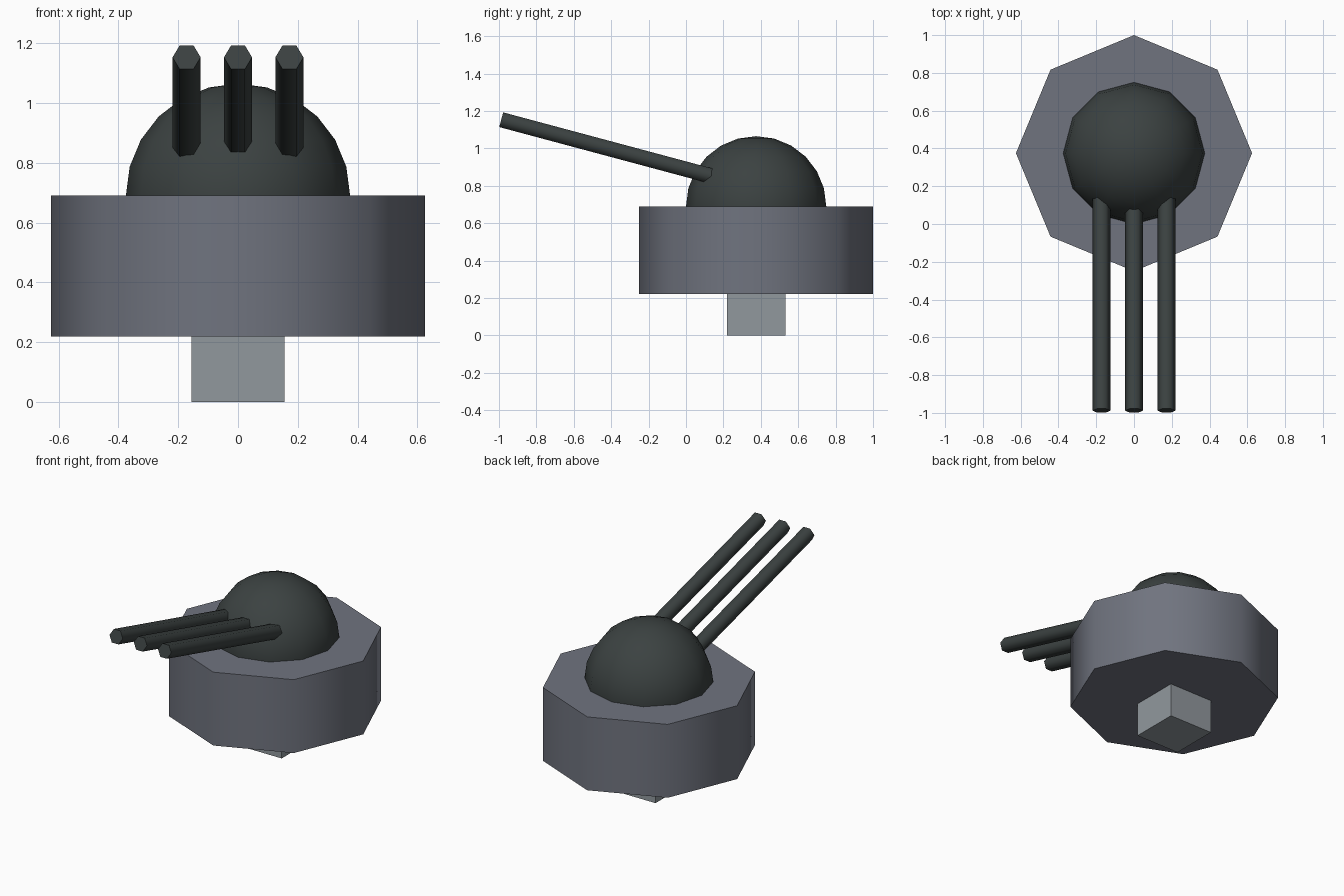
import bpy
import math
from mathutils import Matrix, Vector

if "Cube" in bpy.data.objects:
    bpy.data.objects.remove(bpy.data.objects["Cube"], do_unlink=True)


def material(name, rgb):
    mat = bpy.data.materials.new(name)
    mat.use_nodes = True
    mat.diffuse_color = (*rgb, 1)
    mat.node_tree.nodes["Principled BSDF"].inputs["Base Color"].default_value = (*rgb, 1)
    return mat


def finish(name, mat, smooth=True):
    obj = bpy.context.object
    obj.name = name
    obj.data.materials.append(mat)
    if smooth:
        bpy.ops.object.shade_smooth_by_angle(angle=math.radians(70))
    return obj


slate = material("slate grey", (0.162, 0.174, 0.212))
dark = material("dark green grey", (0.044, 0.054, 0.053))
steel = material("light steel", (0.283, 0.314, 0.337))

CENTRE_Y = 0.375
BASE_BOTTOM, BASE_TOP = 0.22, 0.69

# Square mounting block, running up into the base
bpy.ops.mesh.primitive_cube_add(size=0.3125, location=(0, CENTRE_Y, 0.15625))
finish("mounting_block", steel, smooth=False)

# Eight-sided base
bpy.ops.mesh.primitive_cylinder_add(
    vertices=8, radius=0.625, depth=BASE_TOP - BASE_BOTTOM,
    location=(0, CENTRE_Y, (BASE_TOP + BASE_BOTTOM) / 2))
finish("turret_base", slate)

# Dome, half sunk into the base
bpy.ops.mesh.primitive_uv_sphere_add(
    segments=12, ring_count=12, radius=0.375, location=(0, CENTRE_Y, BASE_TOP))
finish("dome", dark)

# Three six-sided barrels, raised towards the front
LENGTH = 1.25
tilt = Matrix.Rotation(math.radians(75), 4, "X")
roll = Matrix.Rotation(math.radians(90), 4, "Z")
axis = tilt @ Vector((0, 0, 1))
muzzle = Vector((0, -0.988, 1.153))
for name, x in (("right", -0.172), ("middle", 0), ("left", 0.172)):
    bpy.ops.mesh.primitive_cylinder_add(vertices=6, radius=0.0469, depth=LENGTH)
    barrel = finish(name + "_barrel", dark)
    centre = muzzle - axis * LENGTH / 2 + Vector((x, 0, 0))
    barrel.matrix_world = Matrix.Translation(centre) @ tilt @ roll
